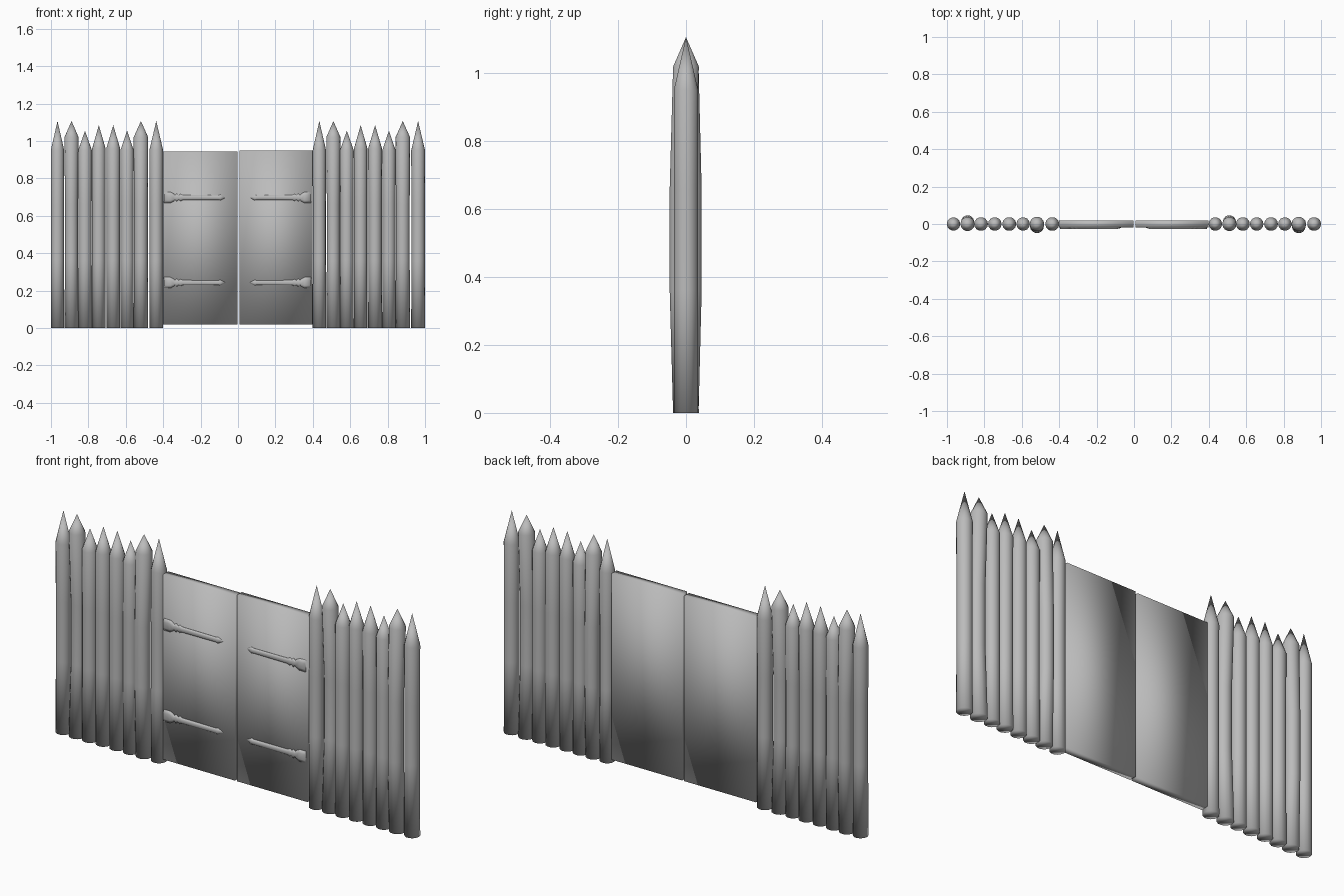
import bpy, bmesh, math

cube = bpy.data.objects.get("Cube")
if cube:
    bpy.data.objects.remove(cube, do_unlink=True)

grey = bpy.data.materials.new("plain_grey")
grey.use_nodes = True
COLOUR = (0.5, 0.5, 0.5, 1)
grey.diffuse_color = COLOUR
grey.node_tree.nodes["Principled BSDF"].inputs["Base Color"].default_value = COLOUR


def finish(name, bm):
    bmesh.ops.recalc_face_normals(bm, faces=bm.faces)
    for face in bm.faces:
        face.smooth = True
    mesh = bpy.data.meshes.new(name)
    bm.to_mesh(mesh)
    bm.free()
    mesh.materials.append(grey)
    obj = bpy.data.objects.new(name, mesh)
    bpy.context.collection.objects.link(obj)
    return obj


def bridge(bm, rings):
    for a, b in zip(rings, rings[1:]):
        n = len(a)
        for i in range(n):
            j = (i + 1) % n
            bm.faces.new((a[i], a[j], b[j], b[i]))


# Sharpened log, slightly bowed at mid height
def stake(name, x, radius, mid_radius, bow, shoulder, top, sides=14):
    bm = bmesh.new()
    levels = [(0, radius, 0), (0.36, mid_radius, bow),
              (0.66, mid_radius, bow), (shoulder, radius, 0)]
    rings = []
    for z, r, y in levels:
        angles = [math.tau * i / sides for i in range(sides)]
        rings.append([bm.verts.new((x + r * math.cos(a), y + r * math.sin(a), z))
                      for a in angles])
    bridge(bm, rings)
    bm.faces.new(rings[0])
    tip = bm.verts.new((x, 0, top))
    last = rings[-1]
    for i in range(sides):
        bm.faces.new((last[i], last[(i + 1) % sides], tip))
    finish(name, bm)


# Door leaf
def door(name, x0, x1, top):
    bm = bmesh.new()
    bmesh.ops.create_cube(bm, size=1)
    for v in bm.verts:
        v.co.x = x0 if v.co.x < 0 else x1
        v.co.y = -0.019 if v.co.y < 0 else 0.02
        v.co.z = 0.02 if v.co.z < 0 else top
    finish(name, bm)


# Strap hinge: wide plate, collars, long bar and pointed end
HINGE = [(0, 0.029), (0.035, 0.029), (0.052, 0.02), (0.058, 0.012),
         (0.068, 0.022), (0.078, 0.012), (0.088, 0.019), (0.1, 0.013),
         (0.29, 0.012), (0.3, 0.015), (0.325, 0.002)]


def hinge(name, x, z, direction):
    bm = bmesh.new()
    rings = []
    for d, h in HINGE:
        depth = min(h, 0.009)
        section = [(h, 0.004), (h, -depth * 0.5), (h * 0.5, -depth),
                   (-h * 0.5, -depth), (-h, -depth * 0.5), (-h, 0.004)]
        rings.append([bm.verts.new((x + direction * d, -0.019 + y, z + dz))
                      for dz, y in section])
    bridge(bm, rings)
    bm.faces.new(rings[0])
    bm.faces.new(rings[-1])
    finish(name, bm)


# Palisade: the same eight logs on both sides of the gate
STAKES = [(-0.965, 0.036, 0.035, 0, 0.95, 1.107),
          (-0.89, 0.038, 0.035, 0.012, 1.02, 1.107),
          (-0.818, 0.037, 0.036, 0, 0.95, 1.055),
          (-0.744, 0.036, 0.036, 0, 0.96, 1.085),
          (-0.667, 0.037, 0.036, 0, 0.96, 1.085),
          (-0.593, 0.036, 0.035, 0, 0.95, 1.055),
          (-0.519, 0.039, 0.037, -0.012, 1.02, 1.107),
          (-0.437, 0.037, 0.036, 0, 0.95, 1.107)]
for side, shift in (("right", 0), ("left", 1.4)):
    for i, (x, *rest) in enumerate(STAKES, 1):
        stake(f"{side}_stake_{i}", x + shift, *rest)

door("right_door", -0.4, -0.003, 0.945)
door("left_door", 0.007, 0.397, 0.95)
for level, z in (("upper", 0.698), ("lower", 0.243)):
    hinge(f"right_{level}_hinge", -0.395, z, 1)
    hinge(f"left_{level}_hinge", 0.39, z, -1)
